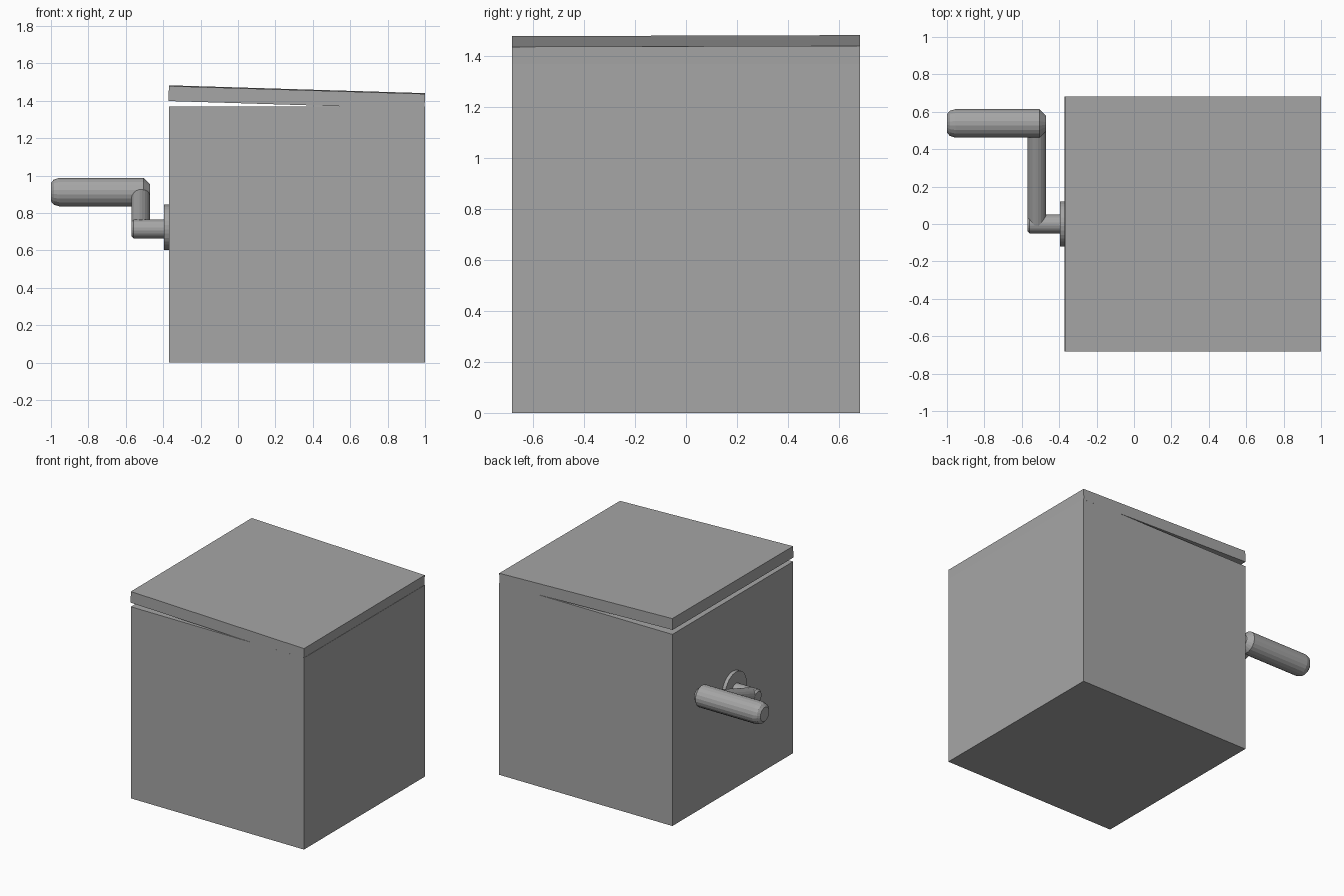
import bpy, bmesh, math
from mathutils import Vector

if "Cube" in bpy.data.objects:
    bpy.data.objects.remove(bpy.data.objects["Cube"])

grey = bpy.data.materials.new("plain grey")
grey.diffuse_color = (0.38, 0.38, 0.38, 1)
grey.use_nodes = True
grey.node_tree.nodes["Principled BSDF"].inputs["Base Color"].default_value = grey.diffuse_color


def finish(name, bm):
    bmesh.ops.recalc_face_normals(bm, faces=bm.faces)
    mesh = bpy.data.meshes.new(name)
    bm.to_mesh(mesh)
    bm.free()
    mesh.materials.append(grey)
    obj = bpy.data.objects.new(name, mesh)
    bpy.context.collection.objects.link(obj)
    return obj


def block(name, centre, size):
    bm = bmesh.new()
    bmesh.ops.create_cube(bm, size=1)
    for v in bm.verts:
        v.co = Vector(a * b for a, b in zip(v.co, size))
    obj = finish(name, bm)
    obj.location = centre
    return obj


def rod(name, start, end, profile, sides=20):
    """Turned rod; profile is (distance along the rod, radius) pairs."""
    start, end = Vector(start), Vector(end)
    turn = (end - start).to_track_quat('Z', 'Y')
    bm = bmesh.new()
    rings = []
    for dist, radius in profile:
        ring = []
        for i in range(sides):
            a = math.tau * (i + 0.5) / sides
            p = Vector((radius * math.cos(a), radius * math.sin(a), dist))
            ring.append(bm.verts.new(start + turn @ p))
        rings.append(ring)
    for low, high in zip(rings, rings[1:]):
        for i in range(sides):
            j = (i + 1) % sides
            bm.faces.new((low[i], low[j], high[j], high[i]))
    bm.faces.new(rings[0])
    bm.faces.new(rings[-1])
    return finish(name, bm)


def bevelled(length, radius, bevel):
    return [(0, radius - bevel), (bevel, radius),
            (length - bevel, radius), (length, radius - bevel)]


# Closed box
block("box", (0.315, 0, 0.685), (1.37, 1.365, 1.37))

# Lid, slightly raised along the crank side
lid = block("lid", (0.314, 0, 1.42), (1.37, 1.365, 0.08))
lid.rotation_euler = (math.radians(0.17), math.radians(1.75), 0)

# Round plate where the crank enters the box
rod("crank_plate", (-0.36, 0, 0.725), (-0.395, 0, 0.725),
    [(0, 0.122), (0.035, 0.122)], 32)

# Crank axle
rod("crank_axle", (-0.36, 0, 0.715), (-0.57, 0, 0.715), bevelled(0.21, 0.051, 0.012))

# Crank arm rising towards the back
arm_start, arm_end = Vector((-0.52, -0.005, 0.715)), Vector((-0.52, 0.54, 0.9))
rod("crank_arm", arm_start, arm_end,
    bevelled((arm_end - arm_start).length, 0.05, 0.008))

# Grip with rounded outer end and chamfered inner end
rod("crank_grip", (-0.47, 0.538, 0.912), (-1.0, 0.538, 0.912),
    [(0, 0.042), (0.035, 0.077), (0.485, 0.077), (0.515, 0.068), (0.53, 0.05)])
